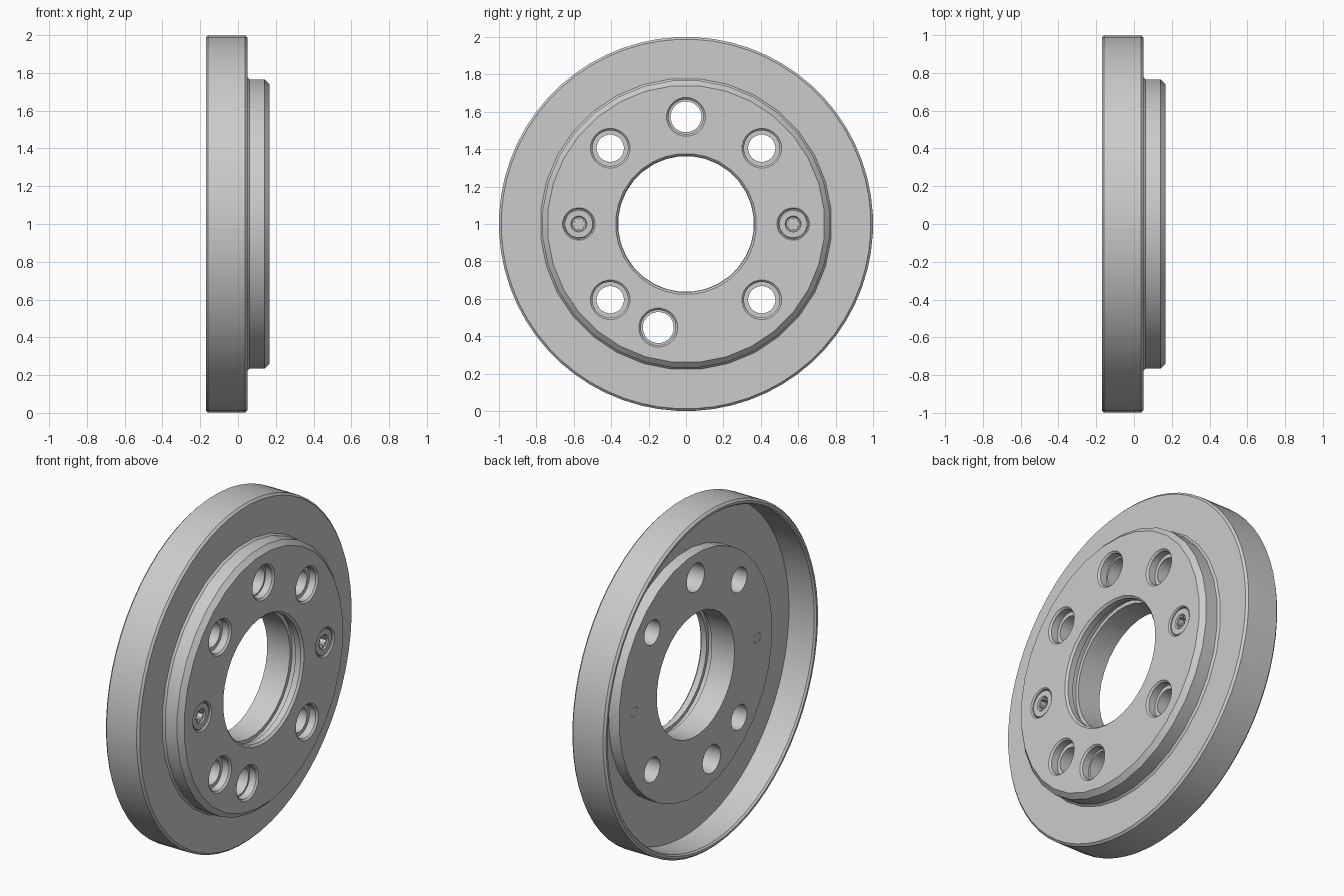
import bpy, bmesh, math

if "Cube" in bpy.data.objects:
    bpy.data.objects.remove(bpy.data.objects["Cube"], do_unlink=True)

steel = bpy.data.materials.new("grey steel")
steel.use_nodes = True
GREY = (0.6, 0.6, 0.6, 1)
steel.diffuse_color = GREY
steel.node_tree.nodes["Principled BSDF"].inputs["Base Color"].default_value = GREY

CENTRE_Z = 1.0
FACE = 0.167        # boss face
BACK = -0.063       # hub back face
PITCH = 0.573       # bolt circle radius


def lathe(bm, profile, sides, y=0.0, z=0.0, lobes=0.0):
    """Spin (x, radius) points about an axis parallel to x."""
    rings = []
    for i in range(sides):
        a = math.tau * (i + 0.5) / sides
        k = 1 + lobes * math.cos(6 * a)
        rings.append([bm.verts.new((x, y + r * k * math.cos(a), z + r * k * math.sin(a)))
                      for x, r in profile])
    n = len(profile)
    spans = n - 1 if profile[0][1] == 0 else n
    for i in range(sides):
        p, q = rings[i], rings[(i + 1) % sides]
        for j in range(spans):
            k = (j + 1) % n
            bm.faces.new((p[j], p[k], q[k], q[j]))
    bmesh.ops.remove_doubles(bm, verts=bm.verts[:], dist=1e-5)
    bmesh.ops.recalc_face_normals(bm, faces=bm.faces[:])


def make(name, bm):
    mesh = bpy.data.meshes.new(name)
    bm.to_mesh(mesh)
    bm.free()
    mesh.materials.append(steel)
    obj = bpy.data.objects.new(name, mesh)
    obj.location.z = CENTRE_Z
    bpy.context.collection.objects.link(obj)
    return obj


def select(obj):
    bpy.ops.object.select_all(action="DESELECT")
    obj.select_set(True)
    bpy.context.view_layer.objects.active = obj


def cut(obj, bm):
    """Subtract the cutter mesh and throw the cutter away."""
    cutter = make("cutter", bm)
    cutter.hide_render = True
    mod = obj.modifiers.new("holes", "BOOLEAN")
    mod.operation, mod.solver, mod.object = "DIFFERENCE", "EXACT", cutter
    select(obj)
    bpy.ops.object.modifier_apply(modifier=mod.name)
    bpy.data.objects.remove(cutter, do_unlink=True)


def smooth(obj):
    select(obj)
    bpy.ops.object.shade_smooth_by_angle(angle=math.radians(25))


def on_circle(degrees):
    a = math.radians(degrees)
    return PITCH * math.cos(a), PITCH * math.sin(a)


# Outer flange with a thin rim turned towards the back
bm = bmesh.new()
lathe(bm, [(0.05, 0.69), (0.05, 0.988), (0.038, 1.0), (-0.158, 1.0), (-0.17, 0.988),
           (-0.17, 0.975), (-0.16, 0.967), (0.005, 0.967), (0.005, 0.69)], 64)
smooth(make("flange_rim", bm))

# Hub with chamfered boss, grooved bore and a narrower back face
bm = bmesh.new()
lathe(bm, [(FACE, 0.377), (FACE, 0.742), (0.14, 0.77), (0.062, 0.77), (0.05, 0.78),
           (0.04, 0.775), (0.03, 0.715), (BACK, 0.715), (BACK, 0.363), (0.085, 0.363),
           (0.085, 0.385), (0.12, 0.385), (0.12, 0.365), (0.155, 0.365)], 32)
hub = make("hub", bm)

# Bolt holes: (angle, through radius, counterbore radius)
bm = bmesh.new()
holes = [(a, 0.073, 0.096) for a in (45, 135, 225, 315)]
holes += [(a, 0.083, 0.094) for a in (90, 255)]
for angle, through, bore in holes:
    y, z = on_circle(angle)
    lathe(bm, [(-0.1, 0), (-0.1, through), (0.115, through), (0.115, bore),
               (FACE - 0.01, bore), (FACE, bore + 0.01), (0.2, bore + 0.01), (0.2, 0)],
          24, y, z)
# Screw seats and tip holes
for angle in (0, 180):
    y, z = on_circle(angle)
    lathe(bm, [(-0.1, 0), (-0.1, 0.031), (0.1, 0.031), (0.1, 0.08),
               (FACE - 0.007, 0.08), (FACE, 0.087), (0.2, 0.087), (0.2, 0)], 24, y, z)
cut(hub, bm)
smooth(hub)

# Screws with a dished head and lobed drive
for side, angle in (("left", 0), ("right", 180)):
    y, z = on_circle(angle)
    bm = bmesh.new()
    lathe(bm, [(BACK, 0), (BACK, 0.03), (0.1, 0.03), (0.1, 0.078), (0.154, 0.078),
               (0.158, 0.074), (0.158, 0.043), (0.151, 0.038), (0.151, 0)], 24, y, z)
    screw = make("screw_" + side, bm)
    bm = bmesh.new()
    lathe(bm, [(0.115, 0), (0.115, 0.031), (0.2, 0.031), (0.2, 0)], 36, y, z, lobes=0.14)
    cut(screw, bm)
    smooth(screw)
